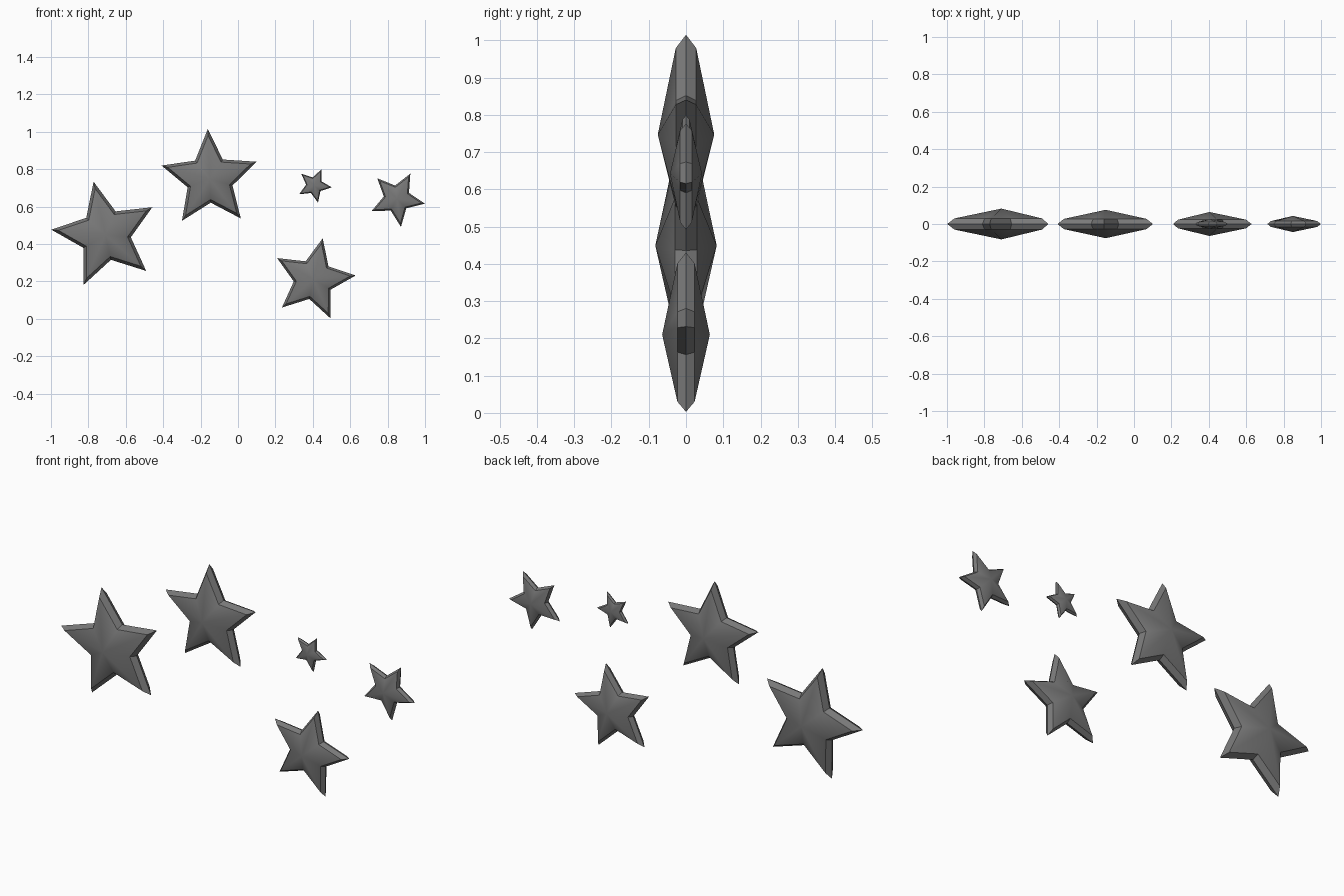
import bpy, bmesh
from math import cos, sin, radians

if "Cube" in bpy.data.objects:
    bpy.data.objects.remove(bpy.data.objects["Cube"])

INNER = 0.47      # notch radius / tip radius
INSET = 0.868     # scale of the bevelled face outline
RIM = 0.102       # half depth at the bevelled rim
APEX = 0.283      # half depth at the centre

# Dark grey for every star
dark = bpy.data.materials.new("dark_grey")
dark.diffuse_color = (0.19, 0.19, 0.19, 1)
dark.use_nodes = True
dark.node_tree.nodes["Principled BSDF"].inputs["Base Color"].default_value = dark.diffuse_color


def star(name, x, z, r, angle, smooth=True):
    """Double-sided five-point star with a bevelled rim and a raised centre."""
    bm = bmesh.new()

    def ring(scale, y):
        pts = []
        for i in range(10):
            a = radians(angle + 36 * i)
            k = r * scale * (INNER if i % 2 else 1)
            pts.append(bm.verts.new((k * cos(a), y, k * sin(a))))
        return pts

    # Shared outer outline
    outline = ring(1, 0)
    # Bevel band and shallow pyramid on the front and back
    for side in (-1, 1):
        rim = ring(INSET, side * RIM * r)
        apex = bm.verts.new((0, side * APEX * r, 0))
        for i in range(10):
            j = (i + 1) % 10
            bm.faces.new((outline[i], outline[j], rim[j], rim[i]))
            bm.faces.new((rim[i], rim[j], apex))
    bmesh.ops.recalc_face_normals(bm, faces=bm.faces[:])

    # Soft ridges on the raised faces, crisp rim edges
    for f in bm.faces:
        f.smooth = smooth and len(f.verts) == 3
    for e in bm.edges:
        e.smooth = all(len(f.verts) == 3 for f in e.link_faces)

    mesh = bpy.data.meshes.new(name)
    bm.to_mesh(mesh)
    bm.free()
    mesh.materials.append(dark)
    obj = bpy.data.objects.new(name, mesh)
    obj.location = (x, 0, z)
    bpy.context.collection.objects.link(obj)


# name, centre x, centre z, tip radius, rotation
star("star_left_large", -0.709, 0.449, 0.291, 102.5)
star("star_top_large", -0.151, 0.747, 0.268, 92.3)
star("star_bottom_medium", 0.404, 0.210, 0.226, 77.5)
star("star_right_small", 0.850, 0.642, 0.152, 62)
star("star_tiny", 0.408, 0.713, 0.094, 66)
